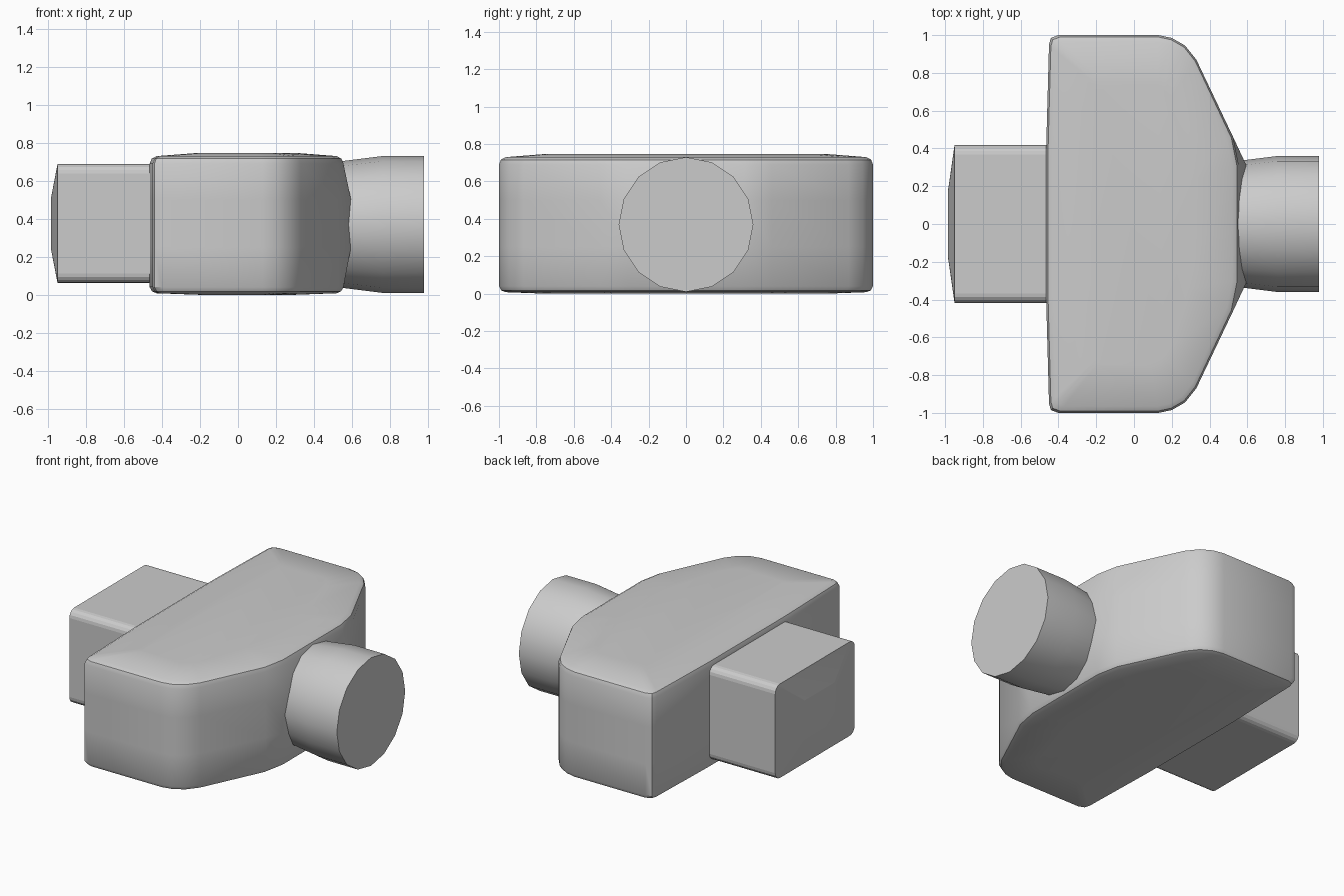
import bpy
import bmesh
import math
from mathutils import Vector

cube = bpy.data.objects.get("Cube")
if cube:
    bpy.data.objects.remove(cube, do_unlink=True)

GREY = (0.6, 0.6, 0.6, 1)
grey = bpy.data.materials.new("plain grey")
grey.use_nodes = True
grey.diffuse_color = GREY
grey.node_tree.nodes["Principled BSDF"].inputs["Base Color"].default_value = GREY


def loft(name, rings, angle=30):
    """Skin a stack of equal-length rings and cap both ends."""
    bm = bmesh.new()
    rows = [[bm.verts.new(p) for p in ring] for ring in rings]
    n = len(rows[0])
    for a, b in zip(rows, rows[1:]):
        for i in range(n):
            j = (i + 1) % n
            bm.faces.new((a[i], a[j], b[j], b[i]))
    bm.faces.new(rows[0])
    bm.faces.new(rows[-1])
    bmesh.ops.recalc_face_normals(bm, faces=bm.faces)
    mesh = bpy.data.meshes.new(name)
    bm.to_mesh(mesh)
    bm.free()
    mesh.materials.append(grey)
    obj = bpy.data.objects.new(name, mesh)
    bpy.context.collection.objects.link(obj)
    bpy.ops.object.select_all(action='DESELECT')
    obj.select_set(True)
    bpy.context.view_layer.objects.active = obj
    bpy.ops.object.shade_smooth_by_angle(angle=math.radians(angle))
    return obj


# Main body: half outline from back centre round to the neck, mirrored in y
def body_ring(z, inset, bulge):
    half = [(-0.465, 0.4), (-0.45, 0.95), (-0.44, 0.985), (-0.40, 1.0),
            (0.13, 1.0), (0.20, 0.985), (0.27, 0.945), (0.33, 0.87),
            (0.525, 0.46), (0.555 + bulge, 0.31)]
    outline = half + [(x, -y) for x, y in reversed(half)]
    cx = 0.05
    return [Vector((cx + (x - cx) * (1 - inset / 0.5), y * (1 - inset), z))
            for x, y in outline]


body_levels = [(0.0, 0.25, 0), (0.008, 0.035, 0), (0.018, 0.012, 0), (0.04, 0, 0),
               (0.25, 0, 0.04), (0.5, 0, 0.04),
               (0.69, 0, 0), (0.716, 0.01, 0), (0.73, 0.035, 0), (0.747, 0.25, 0)]
loft("body", [body_ring(*level) for level in body_levels])


# Rectangular block with rounded long edges and a shallow domed end
def block_ring(x, scale):
    w, h, r = 0.418 * scale, 0.313 * scale, 0.05 * scale
    ring = []
    for k, (sy, sz) in enumerate([(1, 1), (-1, 1), (-1, -1), (1, -1)]):
        for step in range(5):
            a = math.radians(90 * k + 22.5 * step)
            ring.append(Vector((x, sy * (w - r) + r * math.cos(a),
                                0.375 + sz * (h - r) + r * math.sin(a))))
    return ring


loft("rear_block", [block_ring(x, s) for x, s in
                    [(-0.35, 1), (-0.95, 1), (-0.985, 0.42)]], 8)


# Round neck, slightly flared towards its flat end
def neck_ring(x, radius, sides=16):
    return [Vector((x, radius * math.cos(math.tau * i / sides),
                    0.37 + radius * math.sin(math.tau * i / sides)))
            for i in range(sides)]


loft("round_neck", [neck_ring(x, r) for x, r in
                    [(0.45, 0.315), (0.56, 0.335), (0.76, 0.36), (0.98, 0.36)]])
